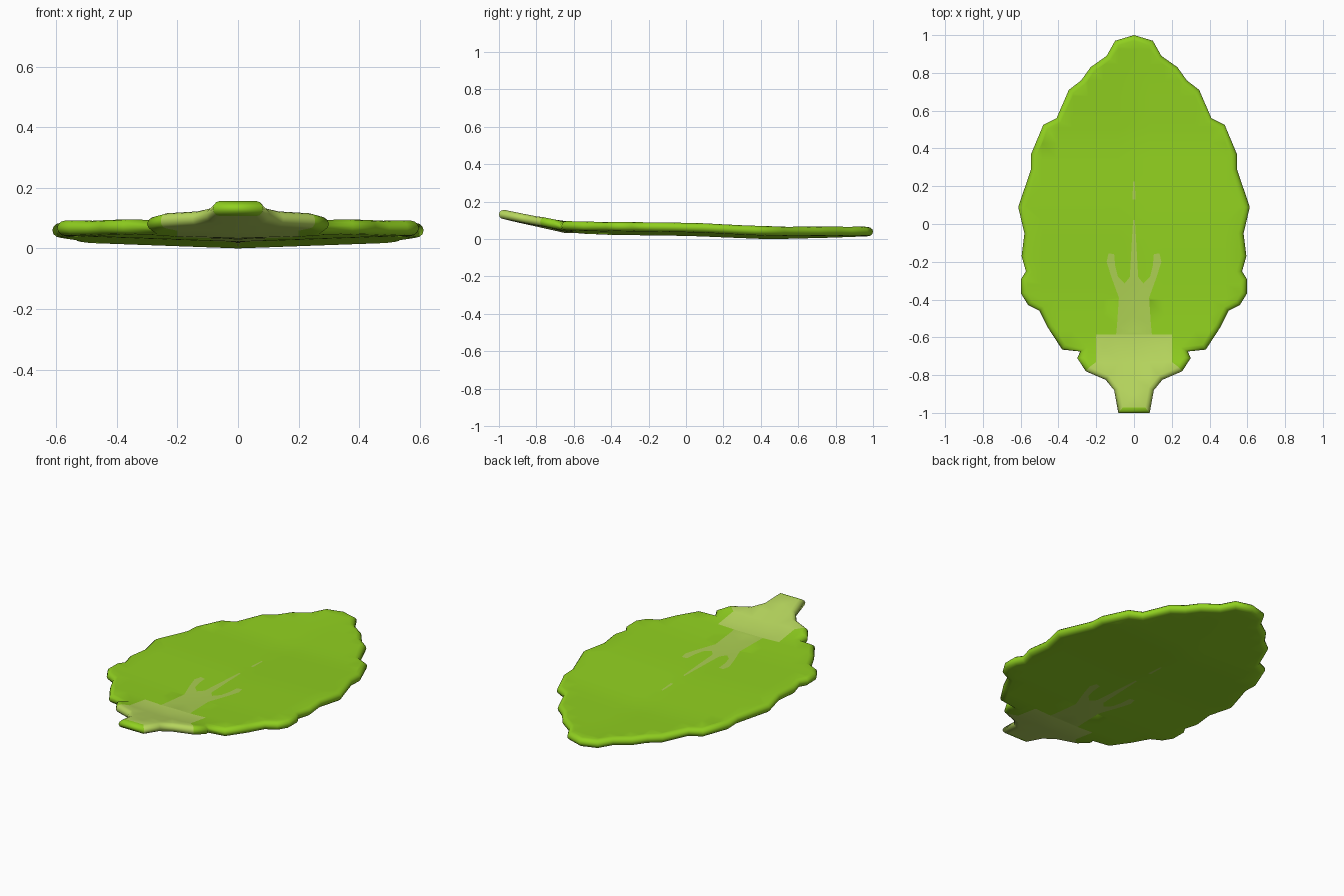
import bpy, bmesh, math
from mathutils import Vector
from mathutils.geometry import delaunay_2d_cdt

if "Cube" in bpy.data.objects:
    bpy.data.objects.remove(bpy.data.objects["Cube"])

HALF = 0.025   # half thickness
RIM = 0.028    # width of the rounded rim

# Right half of the leaf outline, tip to stalk
right = [(0, 1.0), (.10, .97), (.145, .89), (.23, .83), (.28, .76), (.345, .71),
         (.41, .56), (.48, .525), (.545, .37), (.545, .29), (.613, .09), (.58, -.05),
         (.595, -.17), (.572, -.25), (.597, -.29), (.597, -.37), (.56, -.43),
         (.50, -.46), (.455, -.55), (.38, -.665), (.285, -.675), (.30, -.71),
         (.255, -.78), (.15, -.825), (.105, -.88), (.083, -1.0)]
# Counter-clockwise full outline
outline = [Vector((-x, y)) for x, y in right] + [Vector(p) for p in reversed(right[1:])]
N = len(outline)

# Centre height along the leaf
spine = [(-1, .137), (-.85, .105), (-.65, .06), (-.4, .049), (0, .044),
         (.45, .026), (.8, .035), (1, .043)]


def height(x, y):
    y = max(-1, min(1, y))
    for (a, za), (b, zb) in zip(spine, spine[1:]):
        if y <= b:
            z = za + (zb - za) * (y - a) / (b - a)
            break
    return z + 0.021 * min(1, abs(x) / .58)


def inset(d):
    """Outline moved inwards by d with mitred corners."""
    out = []
    for i, p in enumerate(outline):
        a = (p - outline[i - 1]).normalized()
        b = (outline[(i + 1) % N] - p).normalized()
        n1, n2 = Vector((-a.y, a.x)), Vector((-b.y, b.x))
        m = (n1 + n2).normalized()
        out.append(p + m * d / max(.65, m.dot(n1)))
    return out


def ccw(poly):
    area = sum(p[0] * q[1] - q[0] * p[1] for p, q in zip(poly, poly[1:] + poly[:1]))
    return poly if area > 0 else poly[::-1]


# Flat pattern: outline, pale stalk patch and veins
inner = inset(RIM)
M = len(right)
pale = [(-.2, -.585), (-.2, -.73)] + [tuple(p) for p in inner[22:M + 4]] + [(.2, -.73), (.2, -.585)]
vr = [(.095, -.585), (.09, -.54), (.08, -.39), (.12, -.28), (.145, -.2), (.135, -.155),
      (.105, -.16), (.10, -.22), (.085, -.28), (.05, -.315), (.022, -.28), (.012, -.1), (.005, .02)]
vein = vr + [(-x, y) for x, y in reversed(vr)]
tip_vein = [(-.008, .13), (.008, .13), (.005, .225), (-.005, .225)]

pts, faces = [], []
for poly in ([tuple(p) for p in inner], pale, vein, tip_vein):
    poly = poly if not faces else ccw(poly)
    faces.append(list(range(len(pts), len(pts) + len(poly))))
    pts += [Vector(p) for p in poly]
for i in range(-7, 8):
    for j in range(-11, 12):
        pts.append(Vector((i * .081, j * .083 + .013)))
v2, _, tris, overts, _, ofaces = delaunay_2d_cdt(pts, [], faces, 1, 1e-5, True)
loop = {}
for i, ids in enumerate(overts):
    for k in ids:
        if k < N:
            loop[k] = i

# Leaf: upper and lower skins joined by a rounded rim
bm = bmesh.new()
skins = []
for s in (1, -1):
    vs = [bm.verts.new((p.x, p.y, height(p.x, p.y) + s * HALF)) for p in v2]
    skins.append(vs)
    for t, ids in zip(tris, ofaces):
        if 0 not in ids:       # outside the outline
            continue
        f = bm.faces.new([vs[i] for i in (t if s > 0 else t[::-1])])
        f.material_index = 1 if 1 in ids else 2 if (2 in ids or 3 in ids) else 0
rings = [[skins[0][loop[k]] for k in range(N)]]
for deg in (60, 30, 0, -30, -60):
    a = math.radians(deg)
    ring = []
    for k, p in enumerate(inset(RIM * (1 - math.cos(a)))):
        ring.append(bm.verts.new((p.x, p.y, height(inner[k].x, inner[k].y) + HALF * math.sin(a))))
    rings.append(ring)
rings.append([skins[1][loop[k]] for k in range(N)])
for r0, r1 in zip(rings, rings[1:]):
    for k in range(N):
        n = (k + 1) % N
        f = bm.faces.new((r0[k], r1[k], r1[n], r0[n]))
        f.material_index = 1 if 22 <= k < M + 3 and k != M - 1 else 0
bmesh.ops.delete(bm, geom=[v for v in bm.verts if not v.link_faces], context='VERTS')
bmesh.ops.recalc_face_normals(bm, faces=bm.faces[:])

# Settle on the ground
low = min(v.co.z for v in bm.verts)
for v in bm.verts:
    v.co.z -= low
for f in bm.faces:
    f.smooth = True
me = bpy.data.meshes.new("leaf")
bm.to_mesh(me)
bm.free()
leaf = bpy.data.objects.new("leaf", me)
bpy.context.collection.objects.link(leaf)

for name, col in (("leaf green", (.28, .63, .014, 1)),
                  ("pale stalk green", (.49, .70, .115, 1)),
                  ("vein green", (.41, .62, .085, 1))):
    m = bpy.data.materials.new(name)
    m.diffuse_color = col
    m.use_nodes = True
    m.node_tree.nodes["Principled BSDF"].inputs["Base Color"].default_value = m.diffuse_color
    me.materials.append(m)
